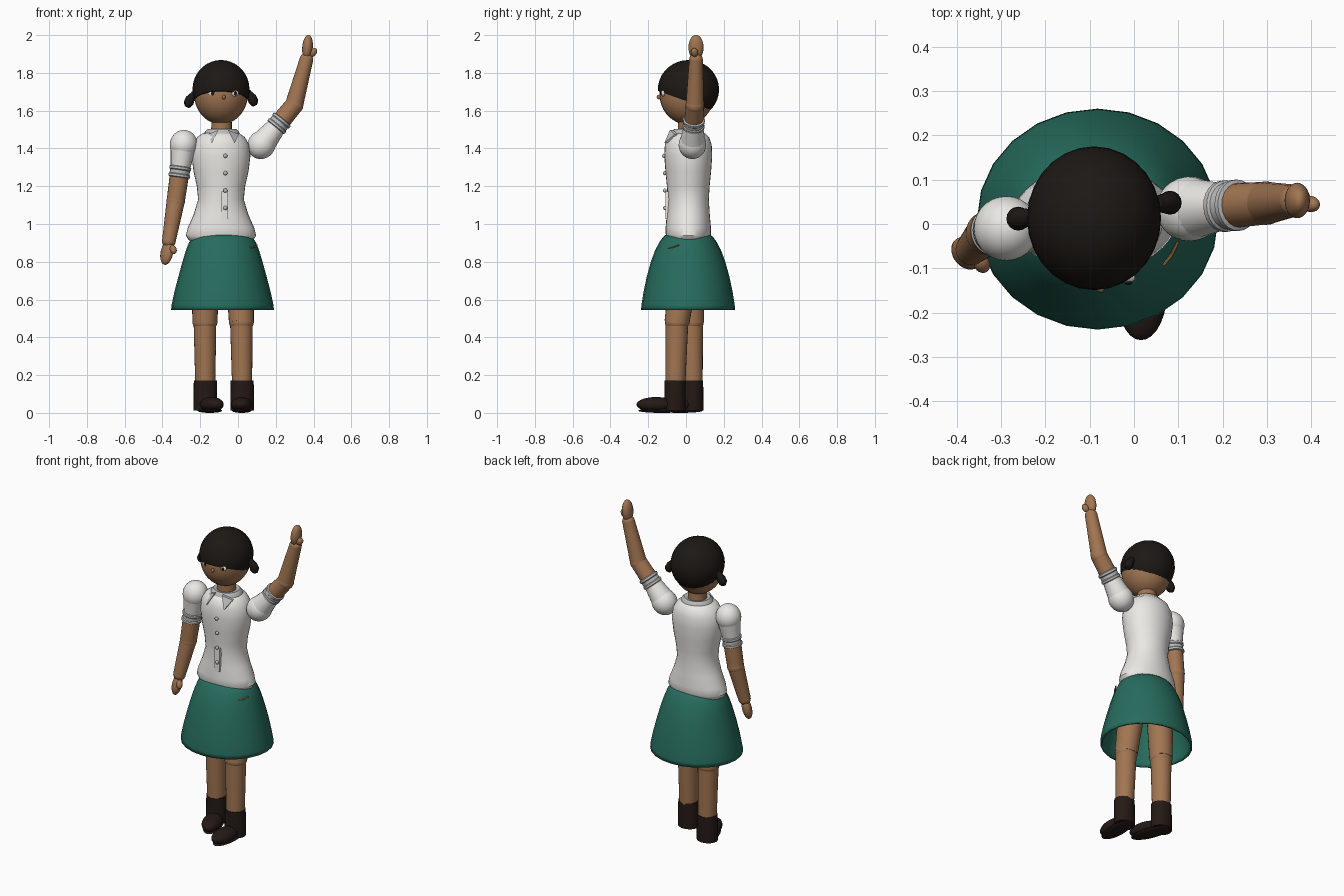
import bpy, bmesh, math
from mathutils import Vector, Matrix

if "Cube" in bpy.data.objects:
    bpy.data.objects.remove(bpy.data.objects["Cube"])


def material(name, rgb):
    m = bpy.data.materials.new(name)
    m.diffuse_color = (*rgb, 1)
    m.use_nodes = True
    m.node_tree.nodes["Principled BSDF"].inputs["Base Color"].default_value = m.diffuse_color
    return m


SKIN = material("skin", (0.36, 0.18, 0.085))
HAIR = material("hair", (0.012, 0.009, 0.007))
WHITE = material("white cloth", (0.82, 0.81, 0.78))
TRIM = material("trim", (0.5, 0.5, 0.5))
GREEN = material("green cloth", (0.02, 0.15, 0.11))
LEATHER = material("leather", (0.018, 0.01, 0.008))
GOLD = material("gold", (0.4, 0.22, 0.06))


def finish(name, bm, mat, angle=40):
    bmesh.ops.recalc_face_normals(bm, faces=bm.faces)
    me = bpy.data.meshes.new(name)
    bm.to_mesh(me)
    bm.free()
    ob = bpy.data.objects.new(name, me)
    bpy.context.collection.objects.link(ob)
    me.materials.append(mat)
    bpy.ops.object.select_all(action='DESELECT')
    ob.select_set(True)
    bpy.context.view_layer.objects.active = ob
    bpy.ops.object.shade_smooth_by_angle(angle=math.radians(angle))
    return ob


def skin_rings(bm, rings, caps=True):
    n = len(rings[0])
    for a, b in zip(rings, rings[1:]):
        for i in range(n):
            bm.faces.new((a[i], a[(i + 1) % n], b[(i + 1) % n], b[i]))
    if caps:
        bm.faces.new(rings[0])
        bm.faces.new(rings[-1])


def body(name, cx, cy, profile, mat, sides=32, caps=True):
    """Stack of upright ellipses: (z, half width, half depth)."""
    bm = bmesh.new()
    turns = [2 * math.pi * i / sides for i in range(sides)]
    rings = [[bm.verts.new((cx + rx * math.cos(t), cy + ry * math.sin(t), z)) for t in turns]
             for z, rx, ry in profile]
    skin_rings(bm, rings, caps)
    return finish(name, bm, mat)


def tube(name, path, radii, mat, sides=20):
    """Round limb of varying radius along a path."""
    bm = bmesh.new()
    pts = [Vector(p) for p in path]
    rings = []
    for i, (p, r) in enumerate(zip(pts, radii)):
        d = (pts[min(i + 1, len(pts) - 1)] - pts[max(i - 1, 0)]).normalized()
        u = d.cross(Vector((0, 1, 0.01))).normalized()
        v = d.cross(u)
        rings.append([bm.verts.new(p + r * (u * math.cos(t) + v * math.sin(t)))
                      for t in (2 * math.pi * k / sides for k in range(sides))])
    skin_rings(bm, rings)
    return finish(name, bm, mat)


def ball(name, loc, size, mat, axis=None, yaw=0, cut=None):
    """Ellipsoid, optionally aimed along an axis or cut by a plane."""
    bm = bmesh.new()
    bmesh.ops.create_uvsphere(bm, u_segments=28, v_segments=18, radius=1)
    rot = Vector(axis).to_track_quat('Z', 'Y').to_matrix().to_4x4() if axis else Matrix.Rotation(yaw, 4, 'Z')
    bm.transform(Matrix.Translation(loc) @ rot @ Matrix.Diagonal((*size, 1)))
    if cut:
        res = bmesh.ops.bisect_plane(bm, geom=bm.verts[:] + bm.edges[:] + bm.faces[:],
                                     plane_co=cut[0], plane_no=cut[1], clear_inner=True)
        bmesh.ops.edgeloop_fill(bm, edges=[e for e in res['geom_cut'] if isinstance(e, bmesh.types.BMEdge)])
    return finish(name, bm, mat)


# Head, hair cap, bunches and face
HX = -0.09
YAW = math.radians(6)
ball("head", (HX, 0.005, 1.69), (0.143, 0.146, 0.162), SKIN)
ball("hair_cap", (HX, 0.013, 1.712), (0.151, 0.162, 0.156), HAIR,
     cut=((HX, -0.15, 1.705), (0, 0.36, 1)))
for side, label in ((-1, "left"), (1, "right")):
    def at(x, y, z):
        return (HX + x * side * math.cos(YAW) - y * math.sin(YAW),
                0.03 + x * side * math.sin(YAW) + y * math.cos(YAW), z + 0.004 * side)
    tube(label + "_hair_bunch", [at(0.12, 0, 1.705), at(0.143, 0, 1.69), at(0.165, 0, 1.665),
         at(0.172, 0, 1.645), at(0.172, 0, 1.63), at(0.168, 0, 1.62)],
         [0.014, 0.018, 0.024, 0.027, 0.02, 0.006], HAIR, 16)
    ball(label + "_hair_tie", at(0.142, 0, 1.69), (0.02, 0.02, 0.02), HAIR)
    ex = -0.077 + 0.06 * side
    ball(label + "_eye", (ex, -0.121, 1.692), (0.02, 0.012, 0.016), WHITE)
    ball(label + "_pupil", (ex + 0.004, -0.132, 1.692), (0.009, 0.005, 0.011), HAIR)
ball("nose", (-0.075, -0.143, 1.672), (0.009, 0.012, 0.012), SKIN)
tube("neck", [(-0.087, 0.012, 1.45), (-0.087, 0.01, 1.58)], [0.056, 0.053], SKIN)

# Blouse with collar, placket and buttons
body("blouse", HX, 0.012, [
    (0.9, 0.14, 0.085), (0.915, 0.172, 0.108), (0.94, 0.186, 0.119), (0.98, 0.176, 0.12),
    (1.05, 0.145, 0.114), (1.13, 0.121, 0.109), (1.2, 0.128, 0.113), (1.28, 0.146, 0.121),
    (1.36, 0.156, 0.127), (1.42, 0.149, 0.124), (1.46, 0.126, 0.11), (1.478, 0.1, 0.092),
    (1.487, 0.07, 0.07)], WHITE)
body("collar_band", -0.085, 0.01, [
    (1.465, 0.085, 0.08), (1.472, 0.096, 0.09), (1.49, 0.09, 0.084), (1.502, 0.076, 0.072),
    (1.498, 0.06, 0.058)], TRIM, 28)
for side in (-1, 1):
    bm = bmesh.new()
    flap = [(0.025, -0.085, 1.498), (0.082, -0.06, 1.475), (0.06, -0.115, 1.428)]
    front, back = [[bm.verts.new((-0.078 + x * side, y + dy, z)) for x, y, z in flap] for dy in (0, 0.016)]
    skin_rings(bm, [front, back])
    finish("left_collar_flap" if side < 0 else "right_collar_flap", bm, TRIM)
bm = bmesh.new()
bmesh.ops.create_cube(bm, size=1, matrix=Matrix.Translation((-0.07, -0.1, 1.1)) @ Matrix.Diagonal((0.036, 0.018, 0.145, 1)))
finish("placket", bm, WHITE)
for i in range(4):
    y = (-0.112, -0.112, -0.112, -0.117)[i]
    ball("button_%d" % (i + 1), (-0.067, y, 1.085 + 0.092 * i), (0.011, 0.009, 0.011), TRIM)

# Skirt, open below, with a thin gold stitch at the hip
skirt = body("skirt", -0.082, 0.011, [
    (0.545, 0.272, 0.249), (0.57, 0.27, 0.247), (0.64, 0.255, 0.236), (0.72, 0.234, 0.219),
    (0.8, 0.212, 0.197), (0.86, 0.194, 0.175), (0.905, 0.176, 0.151), (0.932, 0.156, 0.132),
    (0.945, 0.13, 0.115)], GREEN, 24, caps=False)
mod = skirt.modifiers.new("thickness", 'SOLIDIFY')
mod.thickness = 0.012
mod.offset = -1
tube("hip_stitch", [(0.066, -0.093, 0.874), (0.085, -0.07, 0.878), (0.1, -0.04, 0.888)], [0.004] * 3, GOLD, 8)

# Legs and boots: (label, hip, knee, ankle, toe yaw)
for label, hip, knee, ankle, yaw in (
        ("left", (-0.172, 0.02, 0.88), (-0.175, 0.03, 0.48), (-0.173, 0.036, 0.1), math.radians(20)),
        ("right", (0.005, 0.01, 0.88), (0.018, -0.048, 0.48), (0.022, -0.058, 0.1), math.radians(-2))):
    tube(label + "_thigh", [hip, knee], [0.08, 0.066], SKIN, 24)
    ball(label + "_knee", knee, (0.066, 0.064, 0.05), SKIN)
    tube(label + "_shin", [knee, ankle], [0.06, 0.052], SKIN, 24)
    ax, ay, _ = ankle
    body(label + "_boot_shaft", ax, ay, [(0.012, 0.063, 0.056), (0.06, 0.063, 0.056),
                                         (0.172, 0.061, 0.055)], LEATHER, 24)
    ball(label + "_boot_toe", (ax + 0.1 * math.sin(yaw), ay - 0.1 * math.cos(yaw), 0.044),
         (0.056, 0.104, 0.04), LEATHER, yaw=yaw)
    ball(label + "_boot_sole", (ax + 0.07 * math.sin(yaw), ay - 0.07 * math.cos(yaw), 0.012),
         (0.052, 0.125, 0.012), LEATHER, yaw=yaw)

# Arms: (label, shoulder, elbow, wrist, fingertip, thumb)
for label, shoulder, elbow, wrist, tip, thumb in (
        ("left", (-0.288, -0.01, 1.42), (-0.33, -0.02, 1.12), (-0.366, -0.057, 0.91),
         (-0.388, -0.075, 0.785), (-0.343, -0.09, 0.865)),
        ("right", (0.125, 0.034, 1.42), (0.297, 0.047, 1.63), (0.362, 0.053, 1.87),
         (0.374, 0.053, 2.0), (0.398, 0.045, 1.908))):
    s, e, w, t = (Vector(p) for p in (shoulder, elbow, wrist, tip))
    d = (e - s).normalized()
    ball(label + "_puff_sleeve", s, (0.073, 0.073, 0.078), WHITE, axis=d)
    tube(label + "_sleeve", [s + d * 0.03, s + d * 0.12], [0.066, 0.052], WHITE)
    tube(label + "_cuff", [s + d * k for k in (0.115, 0.12, 0.132, 0.137, 0.155, 0.16, 0.172, 0.177)],
         [0.051, 0.058, 0.058, 0.053, 0.053, 0.058, 0.058, 0.048], TRIM, 24)
    tube(label + "_upper_arm", [s, e], [0.054, 0.048], SKIN)
    ball(label + "_elbow", e, (0.049, 0.049, 0.049), SKIN)
    tube(label + "_forearm", [e, w], [0.048, 0.036], SKIN)
    ball(label + "_wrist", w, (0.036, 0.036, 0.036), SKIN)
    hand = (w + t) / 2
    ball(label + "_hand", hand, (0.04, 0.028, (t - w).length / 2 + 0.001), SKIN, axis=t - w)
    th = Vector(thumb)
    ball(label + "_thumb", th, (0.018, 0.018, 0.026), SKIN, axis=(th - w) + (t - w) * 0.1)
